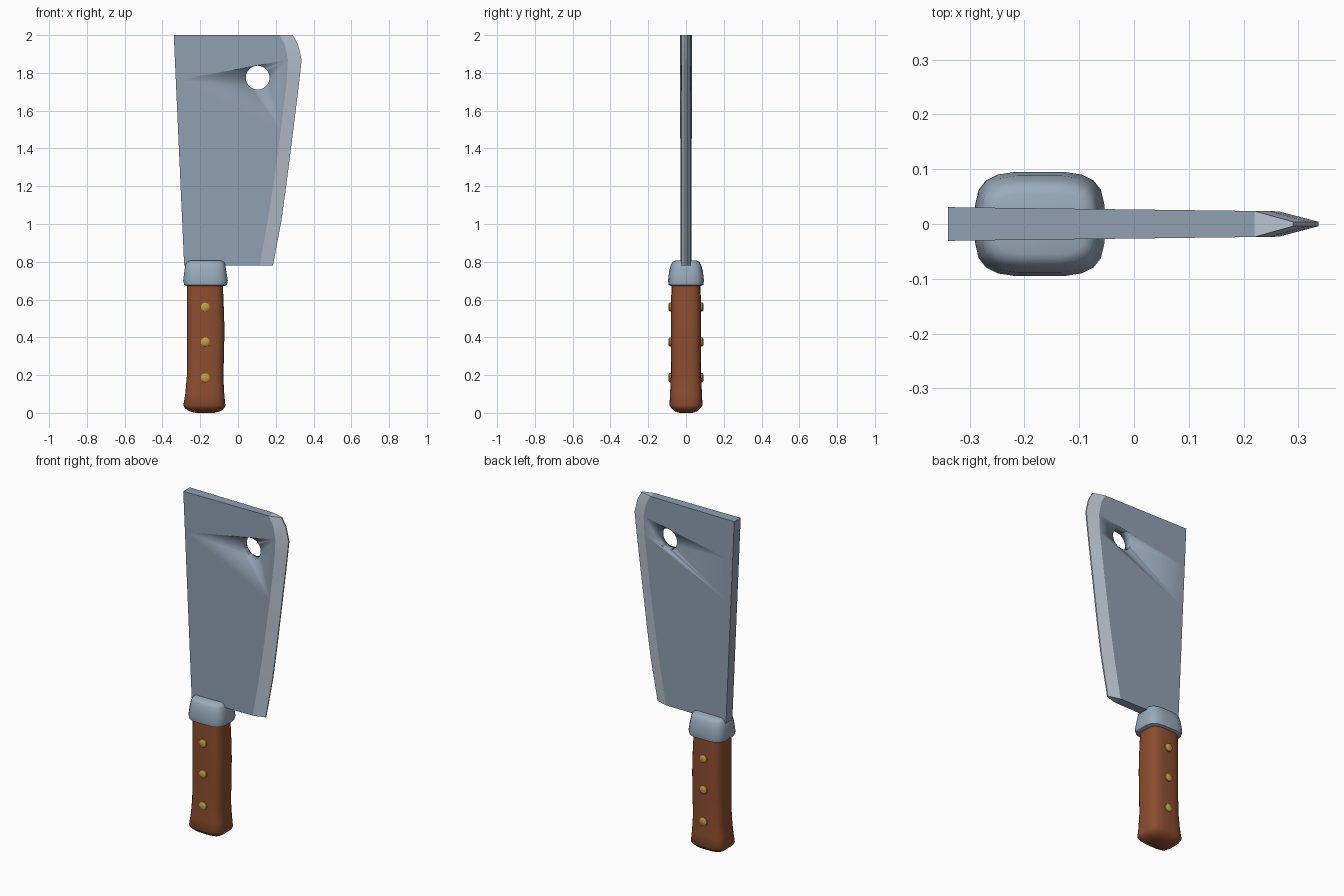
import bpy, bmesh, math
from mathutils import Matrix

cube = bpy.data.objects.get("Cube")
if cube:
    bpy.data.objects.remove(cube, do_unlink=True)


def material(name, r, g, b):
    m = bpy.data.materials.new(name)
    m.use_nodes = True
    m.diffuse_color = (r, g, b, 1)
    bsdf = next(n for n in m.node_tree.nodes if n.type == 'BSDF_PRINCIPLED')
    bsdf.inputs["Base Color"].default_value = (r, g, b, 1)
    return m


steel = material("blue grey steel", 0.28, 0.35, 0.44)
edge_steel = material("pale ground steel", 0.50, 0.56, 0.64)
bolster_steel = material("bolster steel", 0.32, 0.41, 0.50)
wood = material("red brown wood", 0.26, 0.075, 0.028)
brass = material("brass", 0.55, 0.33, 0.06)


def finish(bm, name, mats, angle=35):
    bmesh.ops.recalc_face_normals(bm, faces=bm.faces[:])
    mesh = bpy.data.meshes.new(name)
    bm.to_mesh(mesh)
    bm.free()
    for m in mats:
        mesh.materials.append(m)
    ob = bpy.data.objects.new(name, mesh)
    bpy.context.collection.objects.link(ob)
    bpy.ops.object.select_all(action='DESELECT')
    ob.select_set(True)
    bpy.context.view_layer.objects.active = ob
    bpy.ops.object.shade_smooth_by_angle(angle=math.radians(angle))
    return ob


def loft(bm, rings):
    """Skin matching closed rings of points and cap both ends."""
    loops = [[bm.verts.new(p) for p in ring] for ring in rings]
    n = len(loops[0])
    for a, b in zip(loops, loops[1:]):
        for i in range(n):
            j = (i + 1) % n
            bm.faces.new((a[i], a[j], b[j], b[i]))
    return loops


def rounded_ring(x0, x1, half_y, z, sides=20, power=0.55):
    cx, rx = (x0 + x1) / 2, (x1 - x0) / 2
    ring = []
    for i in range(sides):
        t = math.tau * (i + 0.5) / sides
        c, s = math.cos(t), math.sin(t)
        ring.append((cx + rx * math.copysign(abs(c) ** power, c),
                     half_y * math.copysign(abs(s) ** power, s), z))
    return ring


def rounded_body(name, sections, mat, angle):
    bm = bmesh.new()
    loops = loft(bm, [rounded_ring(*s) for s in sections])
    bm.faces.new(loops[0])
    bm.faces.new(loops[-1])
    return finish(bm, name, [mat], angle)


# Blade: height, start of the ground bevel, cutting edge
rows = [(0.78, 0.115, 0.185), (1.02, 0.158, 0.23), (1.2, 0.186, 0.255),
        (1.5, 0.227, 0.293), (1.76, 0.258, 0.325), (1.87, 0.264, 0.337),
        (1.95, 0.248, 0.318), (2.0, 0.22, 0.29)]


def half_thickness(x):
    return 0.0265 - 0.0125 * x


bm = bmesh.new()
rings = []
for z, inner, edge in rows:
    spine = -0.285 - 0.055 * (z - 0.78) / 1.22
    hs, hi = half_thickness(spine), half_thickness(inner)
    rings.append([(spine, -hs, z), (inner, -hi, z), (edge, -0.004, z),
                  (edge, 0.004, z), (inner, hi, z), (spine, hs, z)])
loops = loft(bm, rings)
for lp in (loops[0], loops[-1]):
    bm.faces.new((lp[0], lp[1], lp[4], lp[5]))
    bm.faces.new((lp[1], lp[2], lp[3], lp[4]))
for f in bm.faces:
    f.material_index = 1 if min(v.co.x for v in f.verts) > 0 else 0
blade = finish(bm, "blade", [steel, edge_steel], 12)

# Hanging hole through the blade
bm = bmesh.new()
bmesh.ops.create_cone(bm, cap_ends=True, segments=32, radius1=0.063,
                      radius2=0.063, depth=0.3,
                      matrix=Matrix.Translation((0.104, 0, 1.775))
                      @ Matrix.Rotation(math.pi / 2, 4, 'X'))
cutter = finish(bm, "hole_cutter", [steel])
cutter.hide_render = True
cutter.hide_set(True)
cut = blade.modifiers.new("hanging hole", 'BOOLEAN')
cut.operation = 'DIFFERENCE'
cut.solver = 'EXACT'
cut.object = cutter
bpy.context.view_layer.objects.active = blade
bpy.ops.object.select_all(action='DESELECT')
blade.select_set(True)
bpy.ops.object.modifier_apply(modifier=cut.name)
bpy.data.objects.remove(cutter, do_unlink=True)

# Bolster: left, right, half depth, height
rounded_body("bolster", [
    (-0.272, -0.074, 0.080, 0.672), (-0.286, -0.058, 0.092, 0.678),
    (-0.291, -0.053, 0.096, 0.700), (-0.284, -0.062, 0.089, 0.755),
    (-0.279, -0.066, 0.080, 0.785), (-0.270, -0.074, 0.070, 0.800),
    (-0.255, -0.087, 0.056, 0.806)], bolster_steel, 50)

# Handle with a flared butt
rounded_body("handle", [
    (-0.225, -0.125, 0.035, 0.002), (-0.262, -0.090, 0.062, 0.010),
    (-0.283, -0.071, 0.080, 0.026), (-0.290, -0.066, 0.088, 0.040),
    (-0.280, -0.072, 0.085, 0.100), (-0.272, -0.077, 0.081, 0.190),
    (-0.270, -0.073, 0.080, 0.320), (-0.270, -0.071, 0.080, 0.450),
    (-0.270, -0.075, 0.080, 0.570), (-0.270, -0.080, 0.077, 0.690)],
    wood, 50)

# Rivets with chamfered heads on both sides
for i, z in enumerate((0.56, 0.376, 0.186)):
    for side, label in ((-1, "front"), (1, "back")):
        bm = bmesh.new()
        profile = [(0.024, 0.06), (0.024, 0.087), (0.016, 0.093)]
        loops = loft(bm, [[(-0.173 + r * math.cos(math.tau * k / 16), side * y,
                            z + r * math.sin(math.tau * k / 16))
                           for k in range(16)] for r, y in profile])
        bm.faces.new(loops[0])
        bm.faces.new(loops[-1])
        finish(bm, f"rivet_{label}_{i + 1}", [brass], 50)

# Rest the butt on the ground
lowest = 0.002
for ob in bpy.context.scene.objects:
    if ob.name == "handle":
        for v in ob.data.vertices:
            if v.co.z < lowest + 0.001:
                v.co.z = 0
